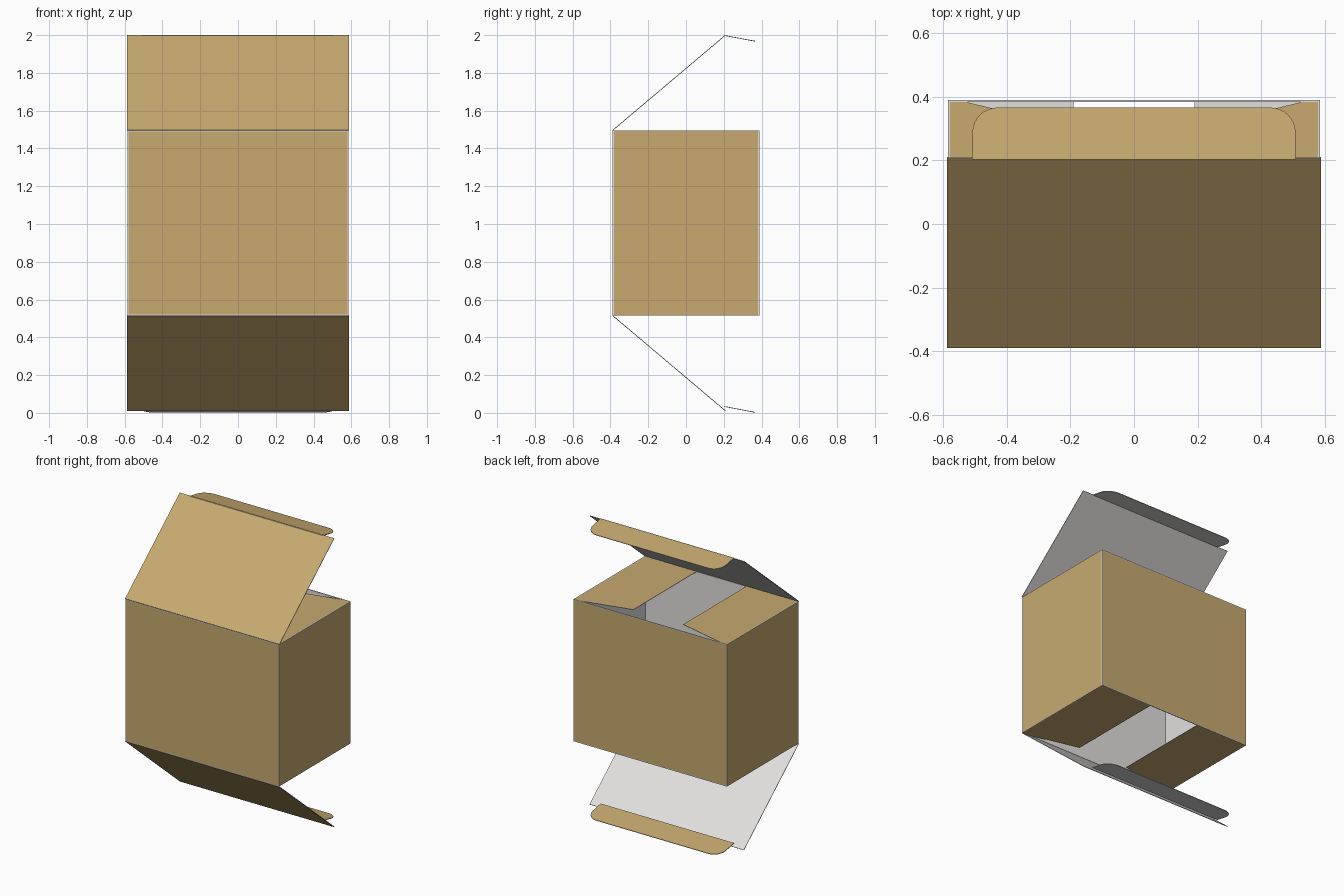
import bpy, bmesh, math
from mathutils import Vector

if "Cube" in bpy.data.objects:
    bpy.data.objects.remove(bpy.data.objects["Cube"])


def material(name, rgb):
    m = bpy.data.materials.new(name)
    m.diffuse_color = (*rgb, 1)
    m.use_nodes = True
    m.node_tree.nodes["Principled BSDF"].inputs["Base Color"].default_value = m.diffuse_color
    return m


KRAFT = material("kraft_brown", (0.57, 0.40, 0.162))
LINER = material("liner_white", (0.76, 0.745, 0.73))

X, Y = 0.585, 0.39          # half width and half depth of the carton
Z0, Z1 = 0.516, 1.494       # bottom and top of the walls


def board(name, outline, origin, u, v, out, thick=0.004, border=0.0):
    """Thin sheet: outline in the u/v plane, kraft on the 'out' side, liner elsewhere."""
    o, u, v = Vector(origin), Vector(u).normalized(), Vector(v).normalized()
    n = u.cross(v).normalized()
    if n.dot(Vector(out)) < 0:
        n = -n
    bm = bmesh.new()
    face = bm.faces.new([bm.verts.new(o + u * a + v * b) for a, b in outline])
    ext = bmesh.ops.extrude_face_region(bm, geom=[face])
    moved = [g for g in ext["geom"] if isinstance(g, bmesh.types.BMVert)]
    bmesh.ops.translate(bm, verts=moved, vec=-n * thick)
    bmesh.ops.recalc_face_normals(bm, faces=bm.faces)
    outer = [f for f in bm.faces if f.normal.dot(n) > 0.9]
    if border:              # pale line left along the folds
        rim = bmesh.ops.inset_individual(bm, faces=outer, thickness=border)["faces"]
        outer = [f for f in outer if f not in rim]
    for f in outer:
        f.material_index = 1
    me = bpy.data.meshes.new(name)
    bm.to_mesh(me)
    bm.free()
    me.materials.append(LINER)
    me.materials.append(KRAFT)
    ob = bpy.data.objects.new(name, me)
    bpy.context.collection.objects.link(ob)
    return ob


def rect(a, b0, b1):
    return [(-a, b0), (a, b0), (a, b1), (-a, b1)]


# Four walls
for s, name in ((-1, "front_wall"), (1, "back_wall")):
    board(name, rect(X, Z0, Z1), (0, s * Y, 0), (1, 0, 0), (0, 0, 1), (0, s, 0), 0.006, 0.007)
for s, name in ((-1, "left_wall"), (1, "right_wall")):
    board(name, rect(Y - 0.006, Z0, Z1), (s * X, 0, 0), (0, 1, 0), (0, 0, 1), (s, 0, 0), 0.006, 0.004)

# Dust flaps: top pair tapers at the back, bottom pair at the front
flap = [(0, -Y), (0.395, -Y), (0.395, 0.302), (0.035, Y - 0.001), (0, Y - 0.001)]
for s, side in ((-1, "left"), (1, "right")):
    for t, level, z in ((1, "top", Z1), (-1, "bottom", Z0)):
        board(f"{level}_{side}_dust_flap", flap, (s * X, 0, z),
              (-s, 0, 0), (0, t, 0), (0, 0, t), 0.003)

# Tuck tongue outline with rounded far corners
W, L, R = 0.508, 0.166, 0.08
tongue = [(-W, 0), (W, 0)]
for cx, start in ((W - R, 0), (-W + R, 90)):
    for i in range(9):
        a = math.radians(start + i * 90 / 8)
        tongue.append((cx + R * math.cos(a), L - R + R * math.sin(a)))

# Lids hinged at the front edge, each with its tongue
for level, z, end, tuck_start, tuck_dz, out in (
        ("top", 1.497, (0.206, 2.0), 2.0, -0.03, (0, -1, 1)),
        ("bottom", 0.514, (0.208, 0.009), 0.036, -0.031, (0, -1, -1))):
    d = Vector((0, end[0] + Y, end[1] - z))
    board(f"{level}_lid", rect(X + 0.003, 0, d.length), (0, -Y, z), (1, 0, 0), d, out)
    board(f"{level}_tuck_tongue", tongue, (0, 0.203, tuck_start), (1, 0, 0),
          (0, 0.162, tuck_dz), (0, 0, 1))
